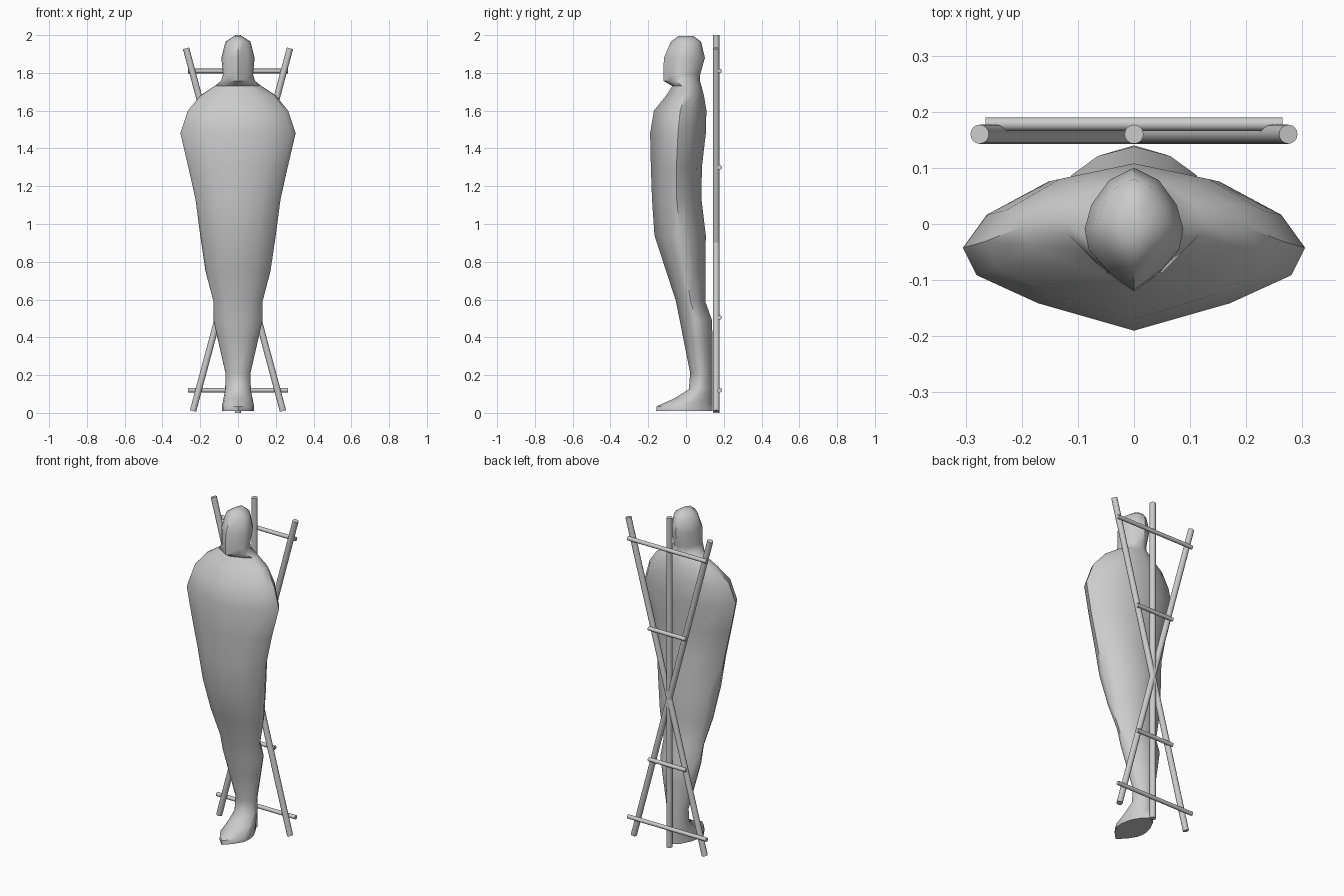
import bpy, bmesh, math
from mathutils import Vector

if "Cube" in bpy.data.objects:
    bpy.data.objects.remove(bpy.data.objects["Cube"])


def finish(name, bm, angle):
    bmesh.ops.recalc_face_normals(bm, faces=bm.faces)
    mesh = bpy.data.meshes.new(name)
    bm.to_mesh(mesh)
    bm.free()
    ob = bpy.data.objects.new(name, mesh)
    bpy.context.collection.objects.link(ob)
    bpy.ops.object.select_all(action='DESELECT')
    ob.select_set(True)
    bpy.context.view_layer.objects.active = ob
    bpy.ops.object.shade_smooth_by_angle(angle=math.radians(angle))
    return ob


def rod(name, start, end, radius):
    start, end = Vector(start), Vector(end)
    axis = end - start
    bm = bmesh.new()
    bmesh.ops.create_cone(bm, cap_ends=True, segments=16, radius1=radius,
                          radius2=radius, depth=axis.length)
    bm.transform(axis.to_track_quat('Z', 'Y').to_matrix().to_4x4())
    bmesh.ops.translate(bm, verts=bm.verts, vec=(start + end) / 2)
    return finish(name, bm, 40)


# Half outline from front ridge to back, mirrored to a 12-sided ring
half = [(0, -1), (0.56, -0.67), (0.92, -0.33), (1, 0), (0.86, 0.4), (0.5, 0.8), (0, 1)]
outline = half + [(-x, y) for x, y in half[-2:0:-1]]

# Wrapped body levels: z, half width, front y, back y
levels = [
    (0.01, 0.085, -0.158, 0.14), (0.035, 0.085, -0.155, 0.14),
    (0.075, 0.077, -0.065, 0.14), (0.125, 0.068, 0.015, 0.14),
    (0.21, 0.066, 0.022, 0.14), (0.38, 0.105, -0.012, 0.14),
    (0.49, 0.13, -0.033, 0.138), (0.59, 0.13, -0.053, 0.102),
    (0.75, 0.172, -0.105, 0.102), (0.94, 0.2, -0.167, 0.105),
    (1.13, 0.225, -0.18, 0.082), (1.3, 0.263, -0.186, 0.084),
    (1.48, 0.305, -0.19, 0.105), (1.6, 0.265, -0.17, 0.108),
    (1.68, 0.2, -0.105, 0.095), (1.73, 0.125, -0.072, 0.082),
    (1.757, 0.09, -0.118, 0.074), (1.79, 0.08, -0.12, 0.075),
    (1.88, 0.088, -0.117, 0.1), (1.965, 0.066, -0.08, 0.08),
    (1.995, 0.022, -0.04, 0.04),
]
bm = bmesh.new()
rings = []
for z, w, front, back in levels:
    mid, depth = (front + back) / 2, (back - front) / 2
    rings.append([bm.verts.new((x * w, mid + y * depth, z)) for x, y in outline])
n = len(outline)
for a, b in zip(rings, rings[1:]):
    for i in range(n):
        bm.faces.new((a[i], a[(i + 1) % n], b[(i + 1) % n], b[i]))
bm.faces.new(rings[0])
bm.faces.new(rings[-1])
finish("wrapped_body", bm, 50)

# Rear frame: upright, crossed poles and rungs
rod("upright_pole", (0, 0.16, 0), (0, 0.16, 2.0), 0.017)
for side, label in ((-1, "left"), (1, "right")):
    rod("crossed_pole_" + label, (-side * 0.238, 0.16, 0.01),
        (side * 0.275, 0.16, 1.93), 0.017)
for z, reach in ((0.12, 0.265), (0.505, 0.125), (1.3, 0.125), (1.81, 0.265)):
    rod("rung", (-reach, 0.178, z), (reach, 0.178, z), 0.012)
